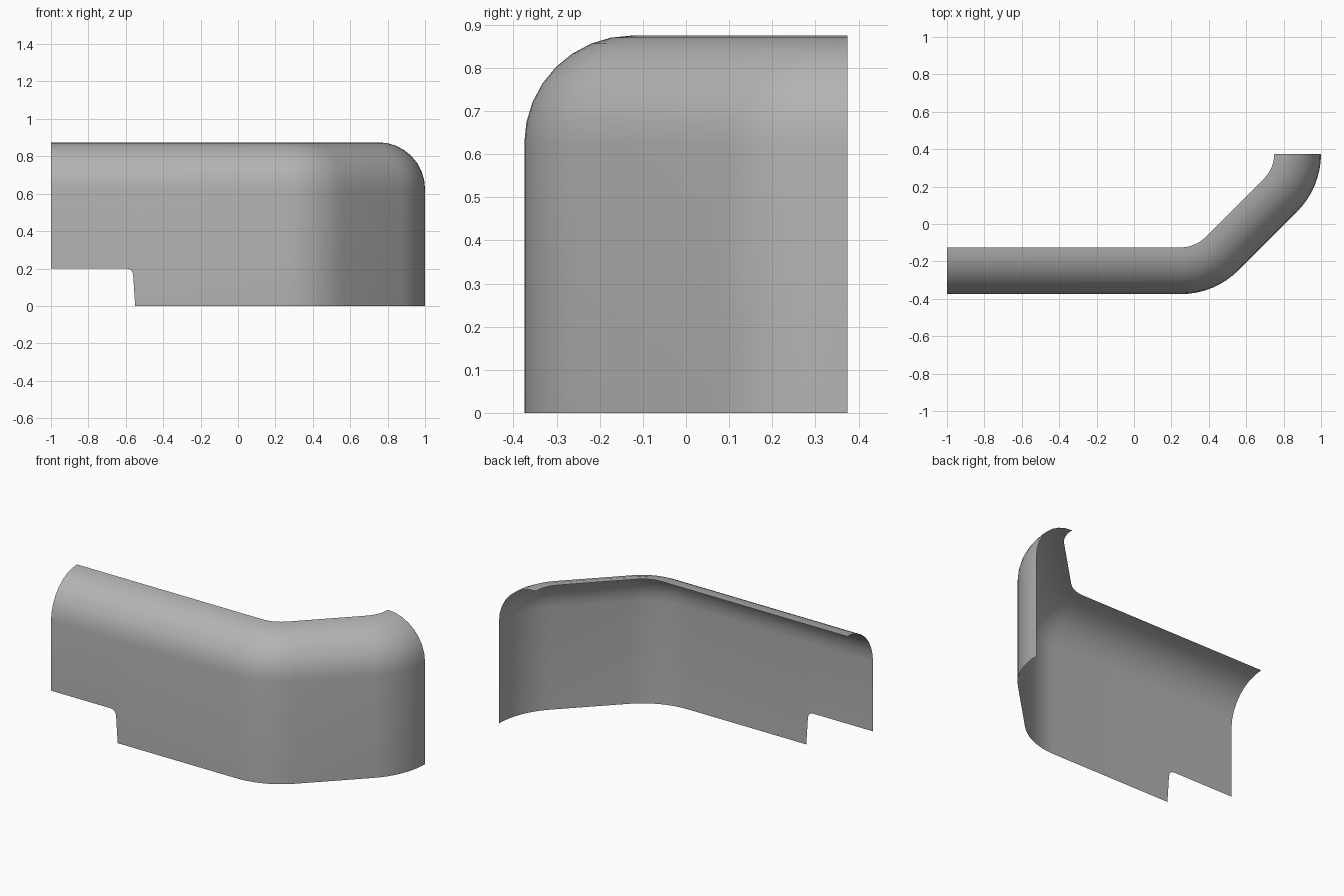
import bpy, bmesh
from math import sin, cos, pi

if "Cube" in bpy.data.objects:
    bpy.data.objects.remove(bpy.data.objects["Cube"])

R_BEND = 0.4375   # plan radius of both 45 degree bends, outer face
R_TOP = 0.25      # radius of the rolled top edge
WALL_TOP = 0.625
STEPS = 8

# Columns along the plan path: outer x, outer y, outward normal, bottom height
columns = []
# Straight run, with the rounded notch cut out of the lower left corner
for x, base in [(-1, 0.2), (-0.595, 0.2), (-0.58, 0.196), (-0.568, 0.187),
                (-0.561, 0.17), (-0.55, 0)]:
    columns.append((x, -0.375, 0, -1, base))
# Two 45 degree bends joined by a diagonal run
for cx, cy, start in [(0.25, 0.0625, -pi / 2), (0.5625, 0.375, -pi / 4)]:
    for i in range(STEPS + 1):
        a = start + i / STEPS * pi / 4
        columns.append((cx + R_BEND * cos(a), cy + R_BEND * sin(a), cos(a), sin(a), 0))

# Sweep the wall and quarter-round top along the columns
bm = bmesh.new()
grid = []
for x, y, nx, ny, base in columns:
    col = [bm.verts.new((x, y, base))]
    for j in range(STEPS + 1):
        t = j / STEPS * pi / 2
        inset = R_TOP * (1 - cos(t))
        col.append(bm.verts.new((x - nx * inset, y - ny * inset, WALL_TOP + R_TOP * sin(t))))
    grid.append(col)
for a, b in zip(grid, grid[1:]):
    for j in range(len(a) - 1):
        bm.faces.new((a[j], b[j], b[j + 1], a[j + 1]))

mesh = bpy.data.meshes.new("curved_panel")
bm.to_mesh(mesh)
bm.free()
panel = bpy.data.objects.new("curved_panel", mesh)
bpy.context.collection.objects.link(panel)

# Smooth shading across the bends
for p in mesh.polygons:
    p.use_smooth = True

# Mid grey finish
grey = bpy.data.materials.new("mid_grey")
grey.diffuse_color = (0.45, 0.45, 0.45, 1)
grey.use_nodes = True
grey.node_tree.nodes["Principled BSDF"].inputs["Base Color"].default_value = grey.diffuse_color
mesh.materials.append(grey)
